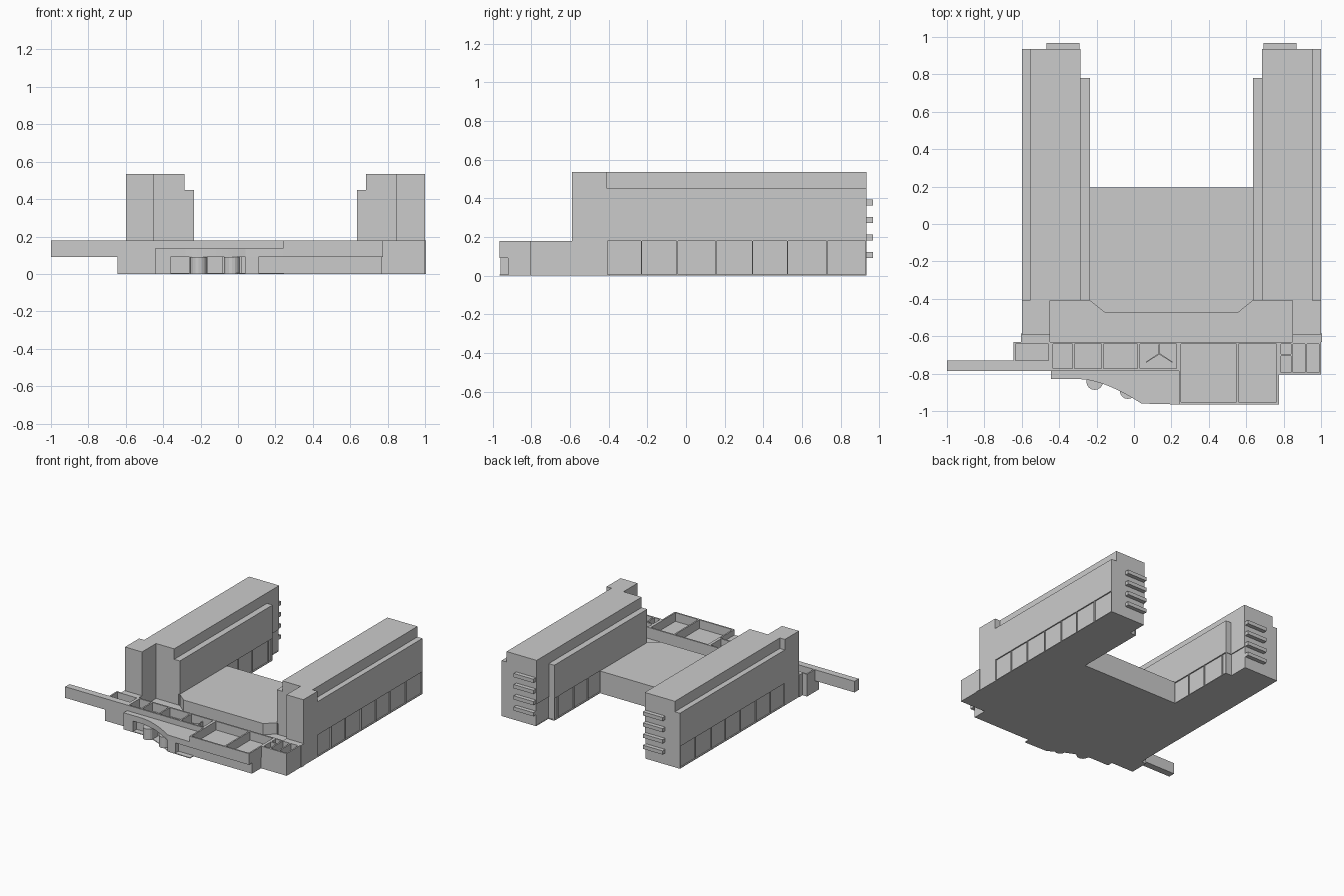
import bpy, bmesh, math

CX = 0.2  # mirror axis of the two towers


def prism(name, pts, z0, z1):
    """Extrude a plan outline between two heights."""
    bm = bmesh.new()
    f = bm.faces.new([bm.verts.new((x, y, z0)) for x, y in pts])
    r = bmesh.ops.extrude_face_region(bm, geom=[f])
    vs = [v for v in r["geom"] if isinstance(v, bmesh.types.BMVert)]
    bmesh.ops.translate(bm, vec=(0, 0, z1 - z0), verts=vs)
    bmesh.ops.recalc_face_normals(bm, faces=bm.faces)
    me = bpy.data.meshes.new(name)
    bm.to_mesh(me)
    bm.free()
    ob = bpy.data.objects.new(name, me)
    bpy.context.collection.objects.link(ob)
    return ob


def box(name, x0, x1, y0, y1, z0, z1):
    return prism(name, [(x0, y0), (x1, y0), (x1, y1), (x0, y1)], z0, z1)


def pair(name, x0, x1, y0, y1, z0, z1):
    """Box on the left tower plus its mirror on the right tower."""
    box(name + "_left", x0, x1, y0, y1, z0, z1)
    box(name + "_right", 2 * CX - x1, 2 * CX - x0, y0, y1, z0, z1)


def tray(name, x0, x1, y0, y1, zf, z1, dividers=(), t=0.012):
    """Walled terrace: floor, rim walls and cross walls."""
    box(name + "_floor", x0, x1, y0, y1, zf - 0.02, zf)
    box(name + "_front_wall", x0, x1, y0, y0 + t, zf, z1)
    box(name + "_back_wall", x0, x1, y1 - t, y1, zf, z1)
    for x in (x0 + t / 2, x1 - t / 2, *dividers):
        box(name + "_cross_wall", x - t / 2, x + t / 2, y0 + t, y1 - t, zf, z1)


# Towers: upper shaft, stepped shoulders, full-height front pier
pair("tower_shaft", -0.555, -0.285, -0.41, 0.935, 0.18, 0.535)
pair("tower_outer_shoulder", -0.6, -0.555, -0.41, 0.935, 0.18, 0.45)
pair("tower_inner_shoulder", -0.285, -0.235, -0.41, 0.78, 0.18, 0.45)
pair("tower_front_pier", -0.6, -0.448, -0.59, -0.41, 0, 0.535)

# Ground storey: recessed glazing between thin fins
pair("ground_storey", -0.59, -0.292, -0.41, 0.935, 0.006, 0.18)
pair("ground_storey_inner", -0.292, -0.245, -0.41, 0.775, 0.006, 0.18)
pair("ground_plate", -0.6, -0.29, -0.41, 0.935, 0, 0.006)
pair("ground_plate_inner", -0.29, -0.235, -0.41, 0.78, 0, 0.006)
for y in (-0.408, -0.23, -0.045, 0.155, 0.345, 0.525, 0.73, 0.932):
    pair("outer_fin", -0.6, -0.59, y - 0.003, y + 0.003, 0.006, 0.18)
for y in (0.345, 0.525, 0.73, 0.777):
    pair("inner_fin", -0.245, -0.235, y - 0.003, y + 0.003, 0.006, 0.18)

# Balconies on the rear faces
for z in (0.107, 0.197, 0.288, 0.378):
    pair("rear_balcony", -0.468, -0.292, 0.93, 0.968, z - 0.015, z + 0.015)

# Central hall with chamfered front corners
prism("central_hall", [(-0.235, -0.41), (-0.155, -0.475), (0.555, -0.475),
                       (0.635, -0.41), (0.635, 0.195), (-0.235, 0.195)], 0, 0.18)
box("forecourt", -0.6, 1, -0.63, -0.41, 0, 0.09)
pair("pier_step", -0.605, -0.448, -0.63, -0.585, 0, 0.18)

# Front podium, lower storey
box("podium_base", -0.445, 0.77, -0.785, -0.63, 0, 0.09)
box("podium_shop_wall", 0.11, 0.77, -0.92, -0.785, 0, 0.09)
box("left_wing_base", -0.645, -0.445, -0.785, -0.63, 0, 0.09)
box("right_wing_base", 0.77, 1, -0.805, -0.63, 0, 0.09)

# Walled terraces
tray("large_terrace", 0.24, 0.775, -0.965, -0.63, 0.11, 0.18, (0.553,))
tray("small_terrace", -0.445, 0.24, -0.785, -0.63, 0.11, 0.18, (-0.323, -0.168, 0.026))
tray("right_terrace", 0.775, 1, -0.805, -0.63, 0.11, 0.18, (0.845, 0.92))
box("right_terrace_partition", 0.78, 0.845, -0.706, -0.694, 0.11, 0.18)
tray("left_terrace", -0.645, -0.445, -0.785, -0.63, 0.11, 0.18)

# Long arm on the left
box("side_arm", -1, -0.445, -0.785, -0.73, 0.09, 0.18)

# Low partitions inside the open terrace
box("terrace_partition", 0.132, 0.138, -0.69, -0.645, 0.11, 0.15)
for s in (-1, 1):
    prism("terrace_partition_wing", [(0.135, -0.69), (0.135 + 0.07 * s, -0.735),
                                     (0.135 + 0.07 * s, -0.742), (0.135, -0.697)], 0.11, 0.15)

# Curved entrance canopy and matching floor plate
curve = [(-0.28 + 0.32 * i / 10, -0.83 - 0.13 * (i / 10) ** 1.6) for i in range(11)]
outline = [(-0.445, -0.78), (-0.445, -0.83)] + curve + [(0.245, -0.965), (0.245, -0.78)]
prism("entrance_canopy", outline, 0.09, 0.135)
prism("entrance_floor", outline, 0, 0.006)
box("entrance_left_wall", -0.445, -0.36, -0.83, -0.78, 0, 0.09)
box("entrance_right_pier", 0.04, 0.11, -0.96, -0.78, 0, 0.09)

# Round entrance drums and columns
for cx, cy, r in ((-0.21, -0.842, 0.045), (-0.033, -0.892, 0.043)):
    prism("entrance_drum", [(cx + r * math.cos(a * math.pi / 8), cy + r * math.sin(a * math.pi / 8))
                            for a in range(16)], 0, 0.09)
for x, y in ((-0.252, -0.825), (-0.17, -0.835), (-0.078, -0.865), (0.012, -0.9)):
    box("entrance_column", x - 0.006, x + 0.006, y, y + 0.045, 0, 0.09)
